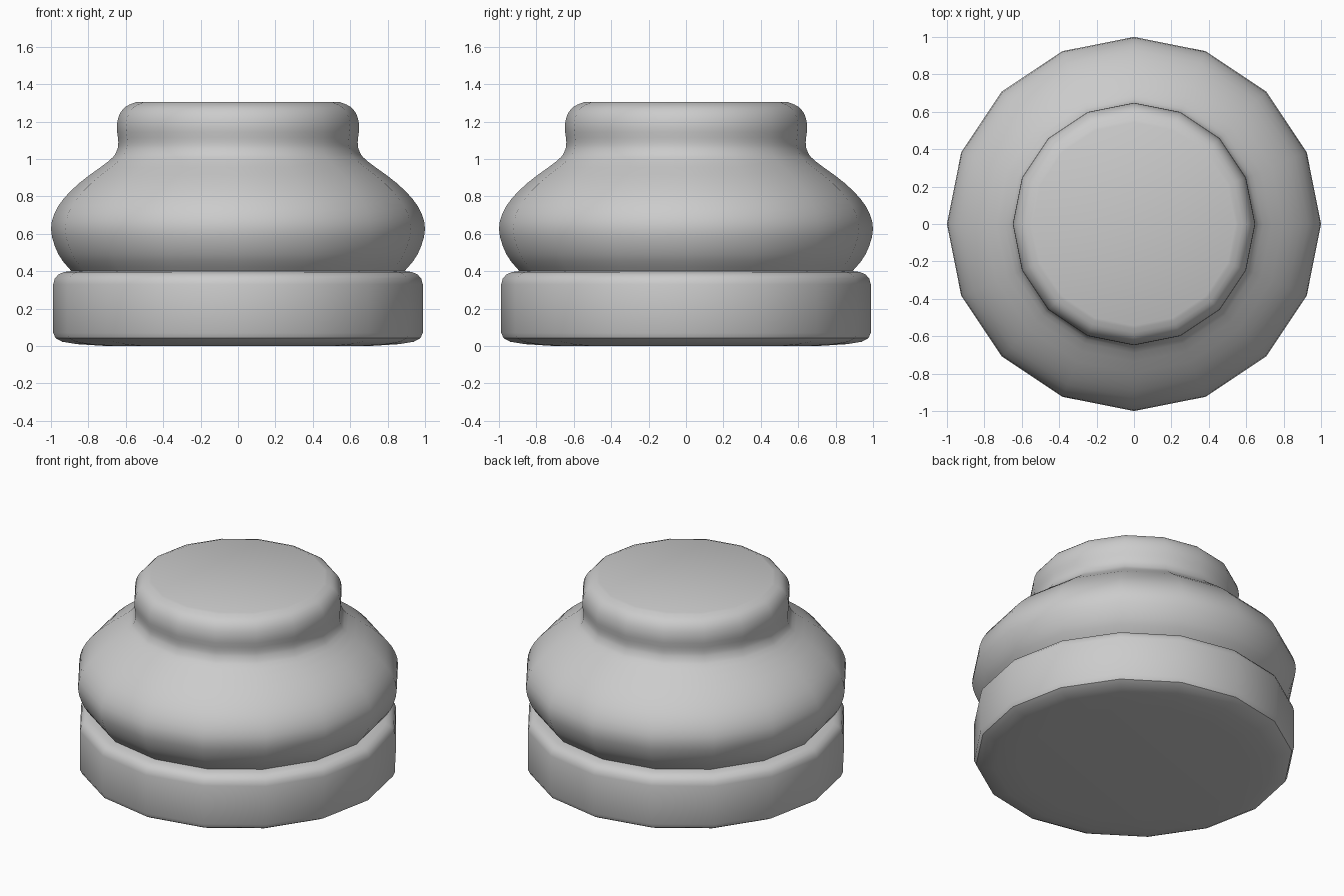
import bpy
import bmesh
from math import radians, pi, sin, cos
from mathutils import Vector

SIDES = 16
STEPS = 3

cube = bpy.data.objects.get("Cube")
if cube:
    bpy.data.objects.remove(cube, do_unlink=True)

grey = bpy.data.materials.new("plain grey")
grey.use_nodes = True
colour = (0.6, 0.6, 0.6, 1)
grey.diffuse_color = colour
grey.node_tree.nodes["Principled BSDF"].inputs["Base Color"].default_value = colour


def smooth_curve(points):
    """Flowing curve through the profile points."""
    pts = [Vector(p) for p in points]
    pts = [pts[0]] + pts + [pts[-1]]
    out = []
    for a, b, c, d in zip(pts, pts[1:], pts[2:], pts[3:]):
        for i in range(STEPS):
            t = i / STEPS
            out.append(b + (c - a) * t / 2
                       + (2 * a - 5 * b + 4 * c - d) * t * t / 2
                       + (3 * b - a - 3 * c + d) * t ** 3 / 2)
    return out + [pts[-1]]


def turned(name, profile):
    """Solid of revolution with a flat cap at each end."""
    bm = bmesh.new()
    rings = []
    for r, z in profile:
        rings.append([bm.verts.new((r * cos(2 * pi * i / SIDES),
                                    r * sin(2 * pi * i / SIDES), z))
                      for i in range(SIDES)])
    for low, high in zip(rings, rings[1:]):
        for i in range(SIDES):
            j = (i + 1) % SIDES
            bm.faces.new((low[i], low[j], high[j], high[i]))
    bm.faces.new(rings[0][::-1])
    bm.faces.new(rings[-1])
    mesh = bpy.data.meshes.new(name)
    bm.to_mesh(mesh)
    bm.free()
    mesh.materials.append(grey)
    obj = bpy.data.objects.new(name, mesh)
    bpy.context.collection.objects.link(obj)
    bpy.ops.object.select_all(action="DESELECT")
    obj.select_set(True)
    bpy.context.view_layer.objects.active = obj
    bpy.ops.object.shade_smooth_by_angle(angle=radians(35))
    return obj


# Base disc with rounded rims
turned("base_disc", [(0.7, 0), (0.86, 0.01), (0.94, 0.023), (0.975, 0.042),
                     (0.988, 0.07), (0.988, 0.33), (0.98, 0.36),
                     (0.96, 0.383), (0.93, 0.396), (0.88, 0.402)])

# Bulging body flowing into the neck and rounded lip
turned("body_and_neck", smooth_curve([
    (0.89, 0.4), (0.96, 0.49), (1.0, 0.625), (0.96, 0.75), (0.85, 0.87),
    (0.69, 0.99), (0.65, 1.04), (0.64, 1.09), (0.648, 1.17),
    (0.635, 1.235), (0.6, 1.28), (0.543, 1.305)]))
